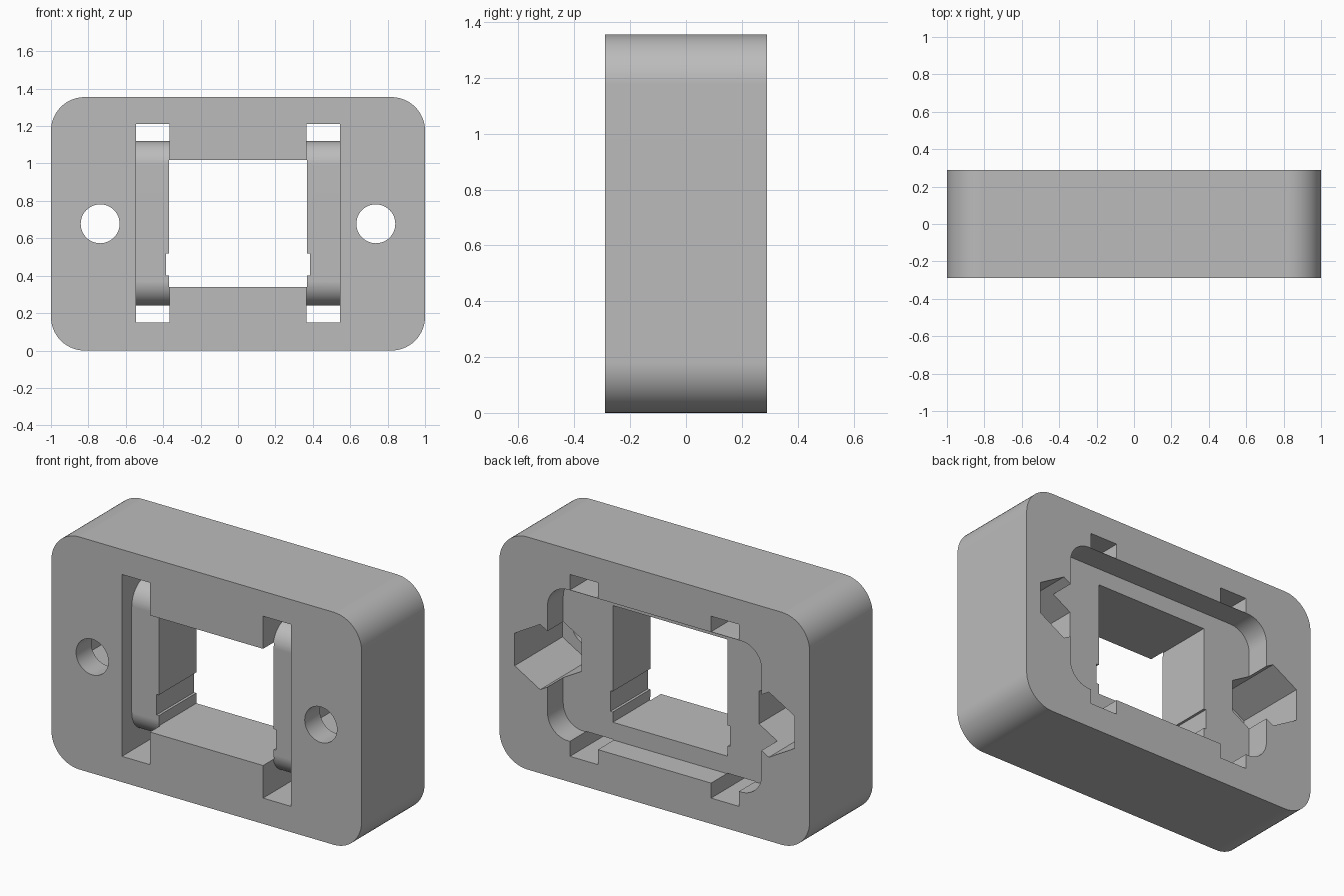
import bpy, bmesh, math
from math import pi, sin, cos

old = bpy.data.objects.get("Cube")
if old:
    bpy.data.objects.remove(old, do_unlink=True)

HALF_Y = 0.29
MID_Z = 0.6775


def arc(cx, cz, r, a0, a1, n=14):
    return [(cx + r * cos(a0 + (a1 - a0) * i / n),
             cz + r * sin(a0 + (a1 - a0) * i / n)) for i in range(n + 1)]


def rounded_rect(hw, hh, r):
    pts = []
    for k, (sx, sz) in enumerate([(1, 1), (-1, 1), (-1, -1), (1, -1)]):
        pts += arc(sx * (hw - r), MID_Z + sz * (hh - r), r, k * pi / 2, (k + 1) * pi / 2)
    return pts


def prism(name, profile, lo, hi, axis="y"):
    """Extrude an (x, z) profile along y, or a (y, z) profile along x."""
    place = (lambda p, t: (p[0], t, p[1])) if axis == "y" else (lambda p, t: (t, p[0], p[1]))
    bm = bmesh.new()
    ends = [[bm.verts.new(place(p, t)) for p in profile] for t in (lo, hi)]
    bm.faces.new(ends[0])
    bm.faces.new(ends[1])
    n = len(profile)
    for i in range(n):
        j = (i + 1) % n
        bm.faces.new((ends[0][i], ends[0][j], ends[1][j], ends[1][i]))
    bmesh.ops.recalc_face_normals(bm, faces=bm.faces)
    mesh = bpy.data.meshes.new(name)
    bm.to_mesh(mesh)
    bm.free()
    obj = bpy.data.objects.new(name, mesh)
    bpy.context.collection.objects.link(obj)
    return obj


def activate(obj):
    bpy.ops.object.select_all(action="DESELECT")
    obj.select_set(True)
    bpy.context.view_layer.objects.active = obj


def cut(target, cutter):
    cutter.hide_render = True
    activate(target)
    mod = target.modifiers.new("cut", "BOOLEAN")
    mod.operation = "DIFFERENCE"
    mod.solver = "EXACT"
    mod.object = cutter
    bpy.ops.object.modifier_apply(modifier=mod.name)
    bpy.data.objects.remove(cutter, do_unlink=True)


# Rounded mounting block
body = prism("mounting_block", rounded_rect(1.0, MID_Z, 0.18), -HALF_Y, HALF_Y)

# Rounded pocket in the back
cut(body, prism("back_pocket", rounded_rect(0.69, 0.44, 0.13), HALF_Y - 0.145, 0.4))

# Central opening with a small groove on each side
half = [(0.37, 0.34), (0.37, 0.40), (0.385, 0.40), (0.385, 0.52), (0.37, 0.52), (0.37, 1.02)]
opening = half + [(-x, z) for x, z in reversed(half)]
cut(body, prism("opening", opening, -0.4, 0.4))

# Clip slots, open at both ends, leaving a round-shouldered bar in the middle
r, front = 0.13, -0.20
low, high = 0.2405, 1.1195
slot = [(-0.4, 0.15), (0.4, 0.15), (0.4, low)]
slot += arc(front + r, low + r, r, 1.5 * pi, pi)
slot += arc(front + r, high - r, r, pi, 0.5 * pi)
slot += [(0.4, high), (0.4, 1.21), (-0.4, 1.21)]

# Slots, screw holes and hexagonal nut recesses on both sides
for s in (-1, 1):
    cut(body, prism("clip_slot", slot, *sorted((s * 0.365, s * 0.545)), axis="x"))
    hexagon = arc(s * 0.737, MID_Z, 0.19, pi / 6, pi / 6 + 2 * pi, 6)[:-1]
    cut(body, prism("nut_recess", hexagon, -0.15, 0.4))
    circle = arc(s * 0.737, MID_Z, 0.104, 0, 2 * pi, 48)[:-1]
    cut(body, prism("screw_hole", circle, -0.4, 0.0))

# Plain grey finish
grey = bpy.data.materials.new("plain_grey")
grey.use_nodes = True
colour = (0.5, 0.5, 0.5, 1)
grey.diffuse_color = colour
grey.node_tree.nodes["Principled BSDF"].inputs["Base Color"].default_value = colour
body.data.materials.clear()
body.data.materials.append(grey)

activate(body)
bpy.ops.object.shade_smooth_by_angle(angle=math.radians(25))
weighted = body.modifiers.new("flat_face_normals", "WEIGHTED_NORMAL")
weighted.keep_sharp = True
